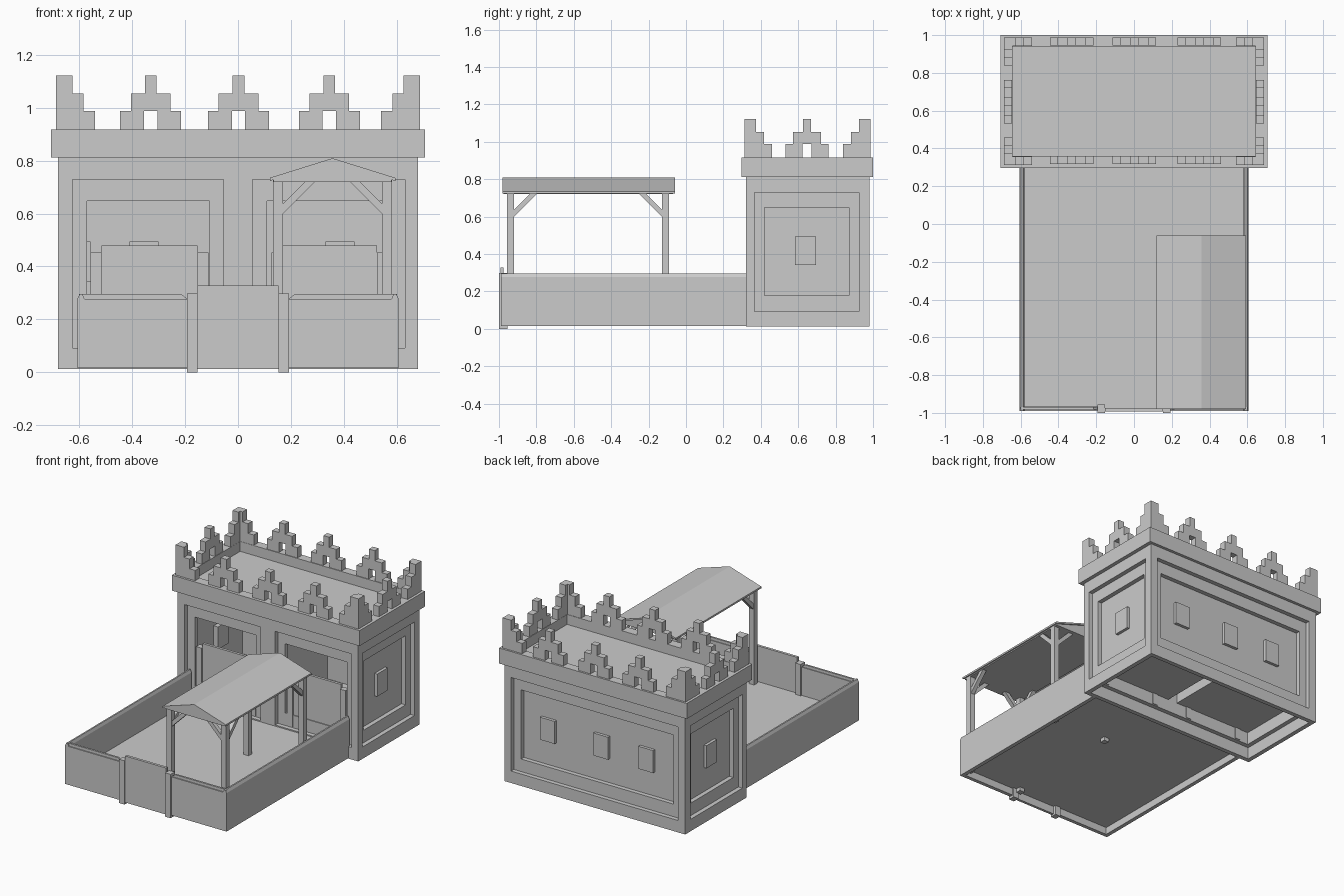
import bpy, bmesh

if "Cube" in bpy.data.objects:
    bpy.data.objects.remove(bpy.data.objects["Cube"])


def finish(name, bm):
    bmesh.ops.recalc_face_normals(bm, faces=bm.faces)
    me = bpy.data.meshes.new(name)
    bm.to_mesh(me)
    bm.free()
    ob = bpy.data.objects.new(name, me)
    bpy.context.collection.objects.link(ob)
    return ob


def add_prism(bm, pts, axis, a, b):
    """Extrude a 2D profile along an axis: 'x' takes (y,z), 'y' takes (x,z), 'z' takes (x,y)."""
    place = {'x': lambda p, t: (t, p[0], p[1]),
             'y': lambda p, t: (p[0], t, p[1]),
             'z': lambda p, t: (p[0], p[1], t)}[axis]
    lo = [bm.verts.new(place(p, a)) for p in pts]
    hi = [bm.verts.new(place(p, b)) for p in pts]
    bm.faces.new(lo)
    bm.faces.new(hi)
    n = len(pts)
    for i in range(n):
        j = (i + 1) % n
        bm.faces.new((lo[i], lo[j], hi[j], hi[i]))


def prism(name, pts, axis, a, b):
    bm = bmesh.new()
    add_prism(bm, pts, axis, a, b)
    return finish(name, bm)


def boxes(name, items):
    bm = bmesh.new()
    for x0, x1, y0, y1, z0, z1 in items:
        add_prism(bm, [(x0, y0), (x1, y0), (x1, y1), (x0, y1)], 'z', z0, z1)
    return finish(name, bm)


Z1 = 0.816                      # wall top
OUT, MID = (0.093, 0.729), (0.178, 0.648)   # recess heights


def wall_layer(name, along, u0, u1, holes, heights, base, d0, d1):
    """One layer of wall with rectangular holes, running along x or y."""
    edges = [u0] + [e for h in holes for e in h] + [u1]
    rects = [(edges[i], edges[i + 1], base, Z1) for i in range(0, len(edges), 2)]
    for h in holes:
        rects.append((h[0], h[1], heights[1], Z1))
        if heights[0] > base:
            rects.append((h[0], h[1], base, heights[0]))
    if along == 'x':
        boxes(name, [(a, b, d0, d1, c, d) for a, b, c, d in rects])
    else:
        boxes(name, [(d0, d1, a, b, c, d) for a, b, c, d in rects])


# Side walls: two stepped recesses over a thin core; the base is an open shell
for s, side in ((-1, 'left'), (1, 'right')):
    def layer(n, holes, heights, base, a, b):
        wall_layer(side + n, 'y', 0.35, 0.95, holes, heights, base, min(s*a, s*b), max(s*a, s*b))
    layer('_wall_outer', [(0.366, 0.925)], OUT, 0.012, 0.65, 0.68)
    layer('_wall_middle', [(0.42, 0.872)], MID, OUT[0], 0.62, 0.65)
    layer('_wall_core', [], MID, MID[0], 0.59, 0.62)
    xs = sorted((s * 0.557, s * 0.64))
    boxes(side + '_window', [(*xs, 0.582, 0.694, 0.342, 0.495)])

# Back wall with three windows
wall_layer('back_wall_outer', 'x', -0.68, 0.68, [(-0.625, 0.63)], OUT, 0.012, 0.95, 0.98)
wall_layer('back_wall_middle', 'x', -0.65, 0.65, [(-0.57, 0.575)], MID, OUT[0], 0.92, 0.95)
wall_layer('back_wall_core', 'x', -0.65, 0.65, [], MID, MID[0], 0.89, 0.92)
for i, x in enumerate((-0.355, -0.016, 0.385)):
    boxes(f'back_window_{i}', [(x - 0.055, x + 0.055, 0.857, 0.94, 0.342, 0.495)])

# Front wall with two stall openings
wall_layer('front_wall_outer', 'x', -0.68, 0.68, [(-0.625, -0.055), (0.055, 0.63)],
           OUT, 0.012, 0.32, 0.35)
wall_layer('front_wall_middle', 'x', -0.65, 0.65, [(-0.57, -0.108), (0.11, 0.575)],
           MID, OUT[0], 0.35, 0.38)

# Two stalls: raised floors, dividing walls, gates and gate posts
for side, fx0, fx1, x0, x1 in (('left', -0.6, -0.05, -0.515, -0.153),
                               ('right', 0.05, 0.6, 0.168, 0.525)):
    boxes(side + '_stall_floor', [(fx0, fx1, 0.37, 0.9, 0.178, 0.188)])
    dx = fx1 if side == 'left' else fx0
    xs = sorted((dx, dx * 0.7))
    boxes(side + '_stall_divider', [(*xs, 0.37, 0.9, 0.178, Z1)])
    boxes(side + '_stall_gate', [(x0, x1, 0.356, 0.374, 0.11, 0.48)])
    boxes(side + '_stall_gate_posts', [(x0 - 0.042, x0, 0.345, 0.385, 0.1, 0.453),
                                       (x1, x1 + 0.042, 0.345, 0.385, 0.1, 0.453)])

# Parapet ring and sunken flat roof
X, YF, YB, P0, ZB = 0.706, 0.297, 1.0, 0.812, 0.917
boxes('parapet', [(-X, X, YF, 0.36, P0, ZB), (-X, X, 0.94, YB, P0, ZB),
                  (-X, -0.642, 0.36, 0.94, P0, ZB), (0.642, X, 0.36, 0.94, P0, ZB)])
boxes('flat_roof', [(-0.66, 0.66, 0.34, 0.96, 0.80, 0.85)])

# Stepped battlements with a notch at the foot
ZA, ZM, ZT = 0.987, 1.053, 1.122


def merlon_profile(c):
    half = [(0.025, ZB), (0.115, ZB), (0.115, ZA), (0.075, ZA), (0.075, ZM),
            (0.022, ZM), (0.022, ZT)]
    right = [(c + u, z) for u, z in half]
    left = [(c - u, z) for u, z in reversed(half)]
    return right + left + [(c - 0.025, ZA), (c + 0.025, ZA)]


for i, x in enumerate((-0.33, 0.002, 0.345)):
    prism(f'front_merlon_{i}', merlon_profile(x), 'y', 0.317, 0.36)
    prism(f'back_merlon_{i}', merlon_profile(x), 'y', 0.945, 0.987)
for name, x in (('left', -0.688), ('right', 0.645)):
    prism(name + '_merlon', merlon_profile(0.647), 'x', x, x + 0.043)

# Corner battlements: L-shaped steps
for sx in (-1, 1):
    for y, sy in ((0.312, 1), (0.987, -1)):
        items = []
        for reach, za, zb in ((0.147, ZB, ZA), (0.105, ZA, ZM), (0.063, ZM, ZT)):
            ox, t = sx * 0.688, 0.045
            for lx, ly in ((reach, t), (t, reach)):
                xs = sorted((ox, ox - sx * lx))
                ys = sorted((y, y + sy * ly))
                items.append((*xs, *ys, za, zb))
        boxes('corner_merlon', items)

# Yard floor and walls with bevelled coping
boxes('yard_floor', [(-0.59, 0.59, -0.975, 0.34, 0.065, 0.085)])
C0, C1 = 0.277, 0.296
for s, side in ((-1, 'left'), (1, 'right')):
    prism(side + '_yard_wall',
          [(s*0.607, 0.016), (s*0.607, C0), (s*0.598, C1), (s*0.588, C1), (s*0.58, C0), (s*0.58, 0.016)],
          'y', -0.99, 0.33)
    xs = sorted((s * 0.19, s * 0.582))
    boxes(side + '_front_yard_wall', [(*xs, -0.99, -0.965, 0.016, C0)])
    ends = [(s*0.6, C0), (s*0.6, C1), (s*0.215, C1), (s*0.19, C0)]
    prism(side + '_front_coping', ends, 'y', -0.983, -0.97)
    xs = sorted((s * 0.153, s * 0.193))
    boxes(side + '_yard_gate_post', [(*xs, -1.0, -0.955, 0.0, 0.298)])
boxes('yard_gate', [(-0.153, 0.153, -0.993, -0.975, 0.012, 0.328)])

# Shelter: four posts, each with two diagonal braces
PX, PY = (0.132, 0.543), (-0.958, -0.128)
for ix, px in enumerate(PX):
    for iy, py in enumerate(PY):
        boxes('shelter_post', [(px, px + 0.038, py, py + 0.038, 0.04, 0.73)])
        brace = [(0, 0.60), (0, 0.637), (0.083, 0.72), (0.12, 0.72)]
        ux, dx = (px + 0.038, 1) if ix == 0 else (px, -1)
        uy, dy = (py + 0.038, 1) if iy == 0 else (py, -1)
        prism('cross_brace', [(ux + dx * u, z) for u, z in brace], 'y', py + 0.005, py + 0.033)
        prism('long_brace', [(uy + dy * u, z) for u, z in brace], 'x', px + 0.005, px + 0.033)

# Shelter roof: filled gable under two thin slopes
prism('shelter_gable', [(0.135, 0.72), (0.58, 0.72), (0.58, 0.73), (0.357, 0.80), (0.135, 0.73)],
      'y', -0.975, -0.07)
for s, side in ((-1, 'left'), (1, 'right')):
    e = 0.357 + s * 0.237
    prism(side + '_shelter_slope', [(0.357, 0.798), (0.357, 0.809), (e, 0.735), (e, 0.723)],
          'y', -0.98, -0.06)
